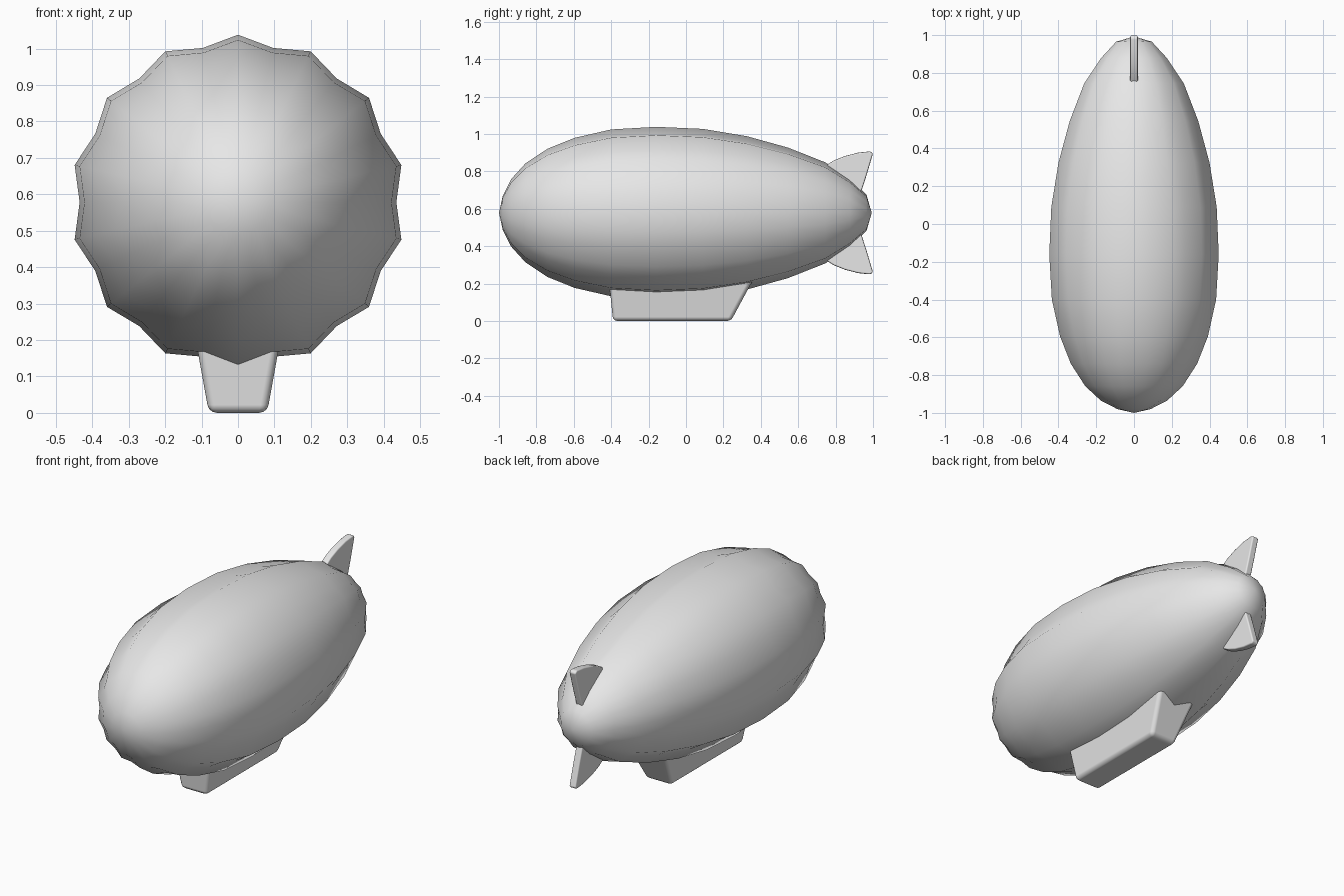
import bpy, bmesh, math

if "Cube" in bpy.data.objects:
    bpy.data.objects.remove(bpy.data.objects["Cube"])

grey = bpy.data.materials.new("light_grey")
grey.diffuse_color = (0.8, 0.8, 0.8, 1)
grey.use_nodes = True
grey.node_tree.nodes["Principled BSDF"].inputs["Base Color"].default_value = grey.diffuse_color
CZ = 0.578  # height of the envelope axis


def make(name, bm, smooth_angle=None):
    bmesh.ops.recalc_face_normals(bm, faces=bm.faces[:])
    me = bpy.data.meshes.new(name)
    bm.to_mesh(me)
    bm.free()
    me.materials.append(grey)
    ob = bpy.data.objects.new(name, me)
    bpy.context.collection.objects.link(ob)
    for p in me.polygons:
        p.use_smooth = True
    return ob


def bevel(ob, width, segments):
    m = ob.modifiers.new("bevel", "BEVEL")
    m.width, m.segments = width, segments
    m.limit_method = "ANGLE"
    m.angle_limit = math.radians(40)
    m.harden_normals = True


def bridge(bm, a, b):
    n = len(a)
    for i in range(n):
        bm.faces.new((a[i], a[(i + 1) % n], b[(i + 1) % n], b[i]))


# Envelope: fluted body of revolution with 14 ridges, (y, ridge radius)
profile = [(-0.98, 0.09), (-0.935, 0.18), (-0.858, 0.265), (-0.74, 0.343),
           (-0.596, 0.401), (-0.40, 0.446), (-0.16, 0.46), (0.09, 0.449),
           (0.325, 0.41), (0.545, 0.349), (0.745, 0.27), (0.877, 0.18),
           (0.965, 0.097)]
bm = bmesh.new()
rings = []
for y, r in profile:
    ring = []
    for i in range(28):
        a = math.tau * i / 28
        q = r if i % 2 == 0 else r * 0.945
        ring.append(bm.verts.new((q * math.sin(a), y, CZ + q * math.cos(a))))
    rings.append(ring)
for a, b in zip(rings, rings[1:]):
    bridge(bm, a, b)
for ring, y in ((rings[0], -1.0), (rings[-1], 0.993)):
    tip = bm.verts.new((0, y, CZ))
    for i in range(28):
        bm.faces.new((ring[i], ring[(i + 1) % 28], tip))
make("envelope", bm)

# Gondola: tapered box hanging under the envelope
bm = bmesh.new()
loops = []
for z, w, y0, y1 in ((0.0, 0.08, -0.39, 0.24), (0.25, 0.125, -0.415, 0.375)):
    loops.append([bm.verts.new((x, y, z)) for x, y in
                  ((-w, y0), (w, y0), (w, y1), (-w, y1))])
bridge(bm, *loops)
bm.faces.new(loops[0])
bm.faces.new(loops[1])
bevel(make("gondola", bm), 0.022, 3)

# Tail fins: extruded swept outline, upper and mirrored lower
outline = [(0.73, 0.20), (0.745, 0.252), (0.79, 0.28), (0.85, 0.304),
           (0.92, 0.322), (0.985, 0.329), (1.0, 0.318), (0.965, 0.20),
           (0.92, 0.06), (0.83, 0.06)]
for name, s in (("upper_fin", 1), ("lower_fin", -1)):
    bm = bmesh.new()
    sides = [[bm.verts.new((x, y, CZ + s * h)) for y, h in outline]
             for x in (-0.02, 0.02)]
    bridge(bm, *sides)
    bm.faces.new(sides[0])
    bm.faces.new(sides[1])
    bevel(make(name, bm), 0.008, 2)
